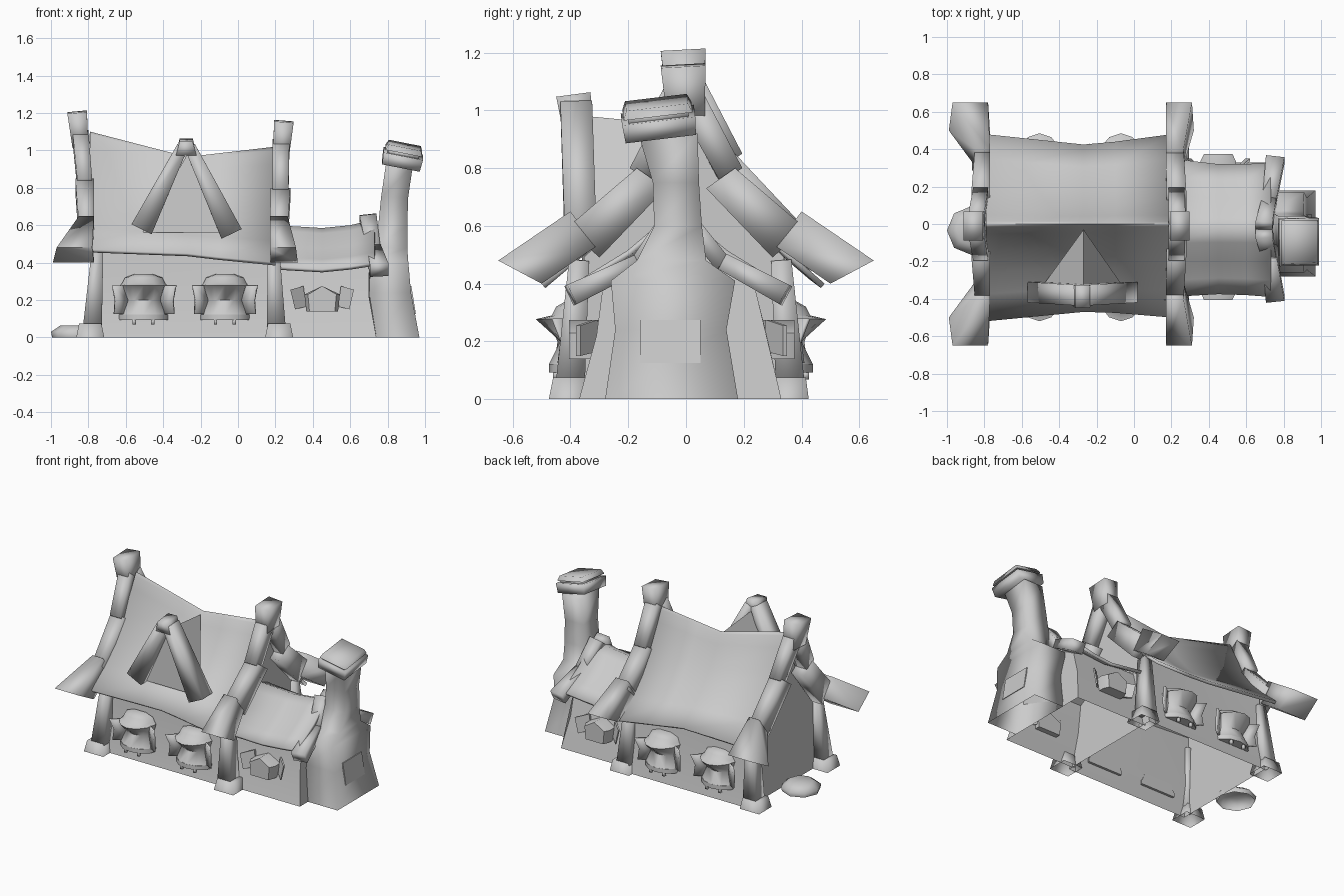
import bpy, bmesh, math
from mathutils import Vector

if "Cube" in bpy.data.objects:
    bpy.data.objects.remove(bpy.data.objects["Cube"])

grey = bpy.data.materials.new("plain_grey")
grey.diffuse_color = (0.6, 0.6, 0.6, 1)
grey.use_nodes = True
grey.node_tree.nodes["Principled BSDF"].inputs["Base Color"].default_value = grey.diffuse_color


def finish(name, bm, angle=50, thick=0):
    bmesh.ops.recalc_face_normals(bm, faces=bm.faces)
    me = bpy.data.meshes.new(name)
    bm.to_mesh(me)
    bm.free()
    ob = bpy.data.objects.new(name, me)
    bpy.context.collection.objects.link(ob)
    me.materials.append(grey)
    if thick:
        m = ob.modifiers.new("thickness", 'SOLIDIFY')
        m.thickness = thick
    bpy.ops.object.select_all(action='DESELECT')
    ob.select_set(True)
    bpy.context.view_layer.objects.active = ob
    bpy.ops.object.shade_smooth_by_angle(angle=math.radians(angle))
    return ob


def loft(name, rings, closed=True, caps=(True, True), angle=50, thick=0):
    """Skin a list of equal-length point rings."""
    bm = bmesh.new()
    vs = [[bm.verts.new(p) for p in r] for r in rings]
    n = len(vs[0])
    for a, b in zip(vs, vs[1:]):
        for i in range(n if closed else n - 1):
            j = (i + 1) % n
            bm.faces.new((a[i], a[j], b[j], b[i]))
    for use, ring in zip(caps, (vs[0], vs[-1])):
        if use:
            bm.faces.new(ring)
    return finish(name, bm, angle, thick)


def beam(name, p0, p1, s0, s1, side=(1, 0, 0), angle=95):
    """Tapered four-sided timber; sizes are (width along side, depth)."""
    p0, p1 = Vector(p0), Vector(p1)
    d = (p1 - p0).normalized()
    v = d.cross(Vector(side)).normalized()
    u = v.cross(d)
    rings = [[p + u * s[0] / 2 * a + v * s[1] / 2 * b
              for a, b in ((-1, -1), (1, -1), (1, 1), (-1, 1))]
             for p, s in ((p0, s0), (p1, s1))]
    return loft(name, rings, angle=angle)


def slab(name, ends, s):
    """Timber seen from the side: each end is ((y, z) upper, x range, (y, z) lower, x range)."""
    loft(name, [[(xa[0], s * a[0], a[1]), (xa[1], s * a[0], a[1]),
                 (xb[1], s * b[0], b[1]), (xb[0], s * b[0], b[1])] for a, xa, b, xb in ends], angle=95)


def rect(x0, x1, y0, y1, z):
    return [(x0, y0, z), (x1, y0, z), (x1, y1, z), (x0, y1, z)]


# --- roofs and walls: cross-sections placed along x ---
HALF = [(1, 0), (0.72, 0.19), (0.5, 0.36), (0.27, 0.6), (0.1, 0.85), (0.03, 0.97), (0, 1)]


def section(x, ridge, eave, yf, yb, half=HALF, cy=0):
    r = [(x, cy - (yf + cy) * t, eave + (ridge - eave) * h) for t, h in half]
    return r + [(x, cy + (yb - cy) * t, eave + (ridge - eave) * h) for t, h in half[-2::-1]]


main = [(-0.79, 1.10, 0.47, 0.52, 0.48), (-0.27, 0.965, 0.45, 0.47, 0.425),
        (-0.1, 0.985, 0.43, 0.475, 0.44), (0.2, 1.02, 0.40, 0.5, 0.48)]
loft("main_roof", [section(*s) for s in main], False, (False, False), 70, 0.02)

body = []
for x, ridge, eave, yf, yb in ((-0.75, 1.06, 0.47, 0.5, 0.47), (-0.27, 0.93, 0.44, 0.46, 0.42),
                               (0.2, 0.99, 0.40, 0.49, 0.47)):
    top = section(x, ridge - 0.02, eave - 0.02, yf, yb)[1:-1]
    body.append([(x, -0.4, 0), (x, -0.36, 0.2)] + top + [(x, 0.35, 0.2), (x, 0.39, 0)])
loft("main_walls", body, False, (True, True), 40)

HALF2 = [(1, 0), (0.75, 0.24), (0.48, 0.5), (0.2, 0.87), (0, 1)]
annex = [(0.2, 0.60, 0.38, 0.39, 0.35), (0.45, 0.585, 0.365, 0.375, 0.32),
         (0.6, 0.60, 0.38, 0.38, 0.32), (0.73, 0.63, 0.40, 0.39, 0.33)]
loft("annex_roof", [section(*s, HALF2, -0.03) for s in annex], False, (False, False), 70, 0.02)
body = []
for x, dx in ((0.18, 0), (0.45, 0), (0.70, 0.04)):
    top = section(x, 0.575, 0.36, 0.37, 0.32, HALF2, -0.03)[1:-1]
    body.append([(x + dx, -0.37, 0), (x, -0.31, 0.22)] + top + [(x, 0.28, 0.22), (x + dx, 0.33, 0)])
loft("annex_walls", body, False, (False, True), 40)

# --- gable timbers: three overlapping tapered pieces per side plus an apex post ---
for name, lift, foot_lo, foot_hi, low, mid, high, top in (
        ("left", 0.02, (-0.99, -0.77), (-0.97, -0.78), (-0.85, -0.77), (-0.87, -0.77), (-0.885, -0.80), -0.86),
        ("right", -0.03, (0.175, 0.32), (0.17, 0.31), (0.17, 0.265), (0.175, 0.28), (0.185, 0.275), 0.245)):
    for s in (-1, 1):
        slab(name + "_gable_lower", (((0.65, 0.48), foot_hi, (0.50, 0.40), foot_lo),
                                     ((0.40, 0.65), low, (0.31, 0.53), low)), s)
        slab(name + "_gable_middle", (((0.41, 0.595), low, (0.30, 0.49), low),
                                      ((0.17, 0.83 + lift), mid, (0.07, 0.76 + lift), mid)), s)
        slab(name + "_gable_upper", (((0.195, 0.83 + lift), (mid[0] + 0.01, mid[1] - 0.01),
                                      (0.12, 0.78 + lift), (mid[0] + 0.01, mid[1] - 0.01)),
                                     ((0.06, 1.09 + lift), high, (-0.02, 1.03 + lift), high)), s)
    beam(name + "_gable_apex", (sum(high) / 2, 0, 1.0 + lift), (top, -0.01, 1.185 + lift),
         (0.085, 0.13), (0.105, 0.155))

# --- corner posts with foot blocks ---
for x, out in ((-0.76, -0.03), (0.18, 0.04)):
    for s, y in ((-1, 0.4), (1, 0.36)):
        beam("corner_post", (x + out * 0.6, s * y, 0.06), (x + 0.01, s * (y - 0.03), 0.48),
             (0.10, 0.10), (0.06, 0.07))
        cx = x + out
        loft("post_foot", [rect(cx - 0.075, cx + 0.075, s * y - 0.075, s * y + 0.065, 0),
                           rect(cx - 0.06, cx + 0.06, s * y - 0.06, s * y + 0.055, 0.075)],
             caps=(False, True), angle=95)

# --- rock beside the left wall ---
rock = []
for z, k in ((0, 0.95), (0.03, 1), (0.065, 0.6)):
    rock.append([(-0.87 + 0.13 * k * math.cos(a * math.pi / 4),
                  -0.035 + 0.13 * k * math.sin(a * math.pi / 4), z) for a in range(8)])
loft("side_rock", rock, caps=(False, True), angle=80)

# --- dormer on the front slope ---
bm = bmesh.new()
apex, back = bm.verts.new((-0.27, -0.345, 0.98)), bm.verts.new((-0.27, -0.03, 0.95))
ends = [bm.verts.new((x, -0.36, 0.56)) for x in (-0.51, -0.04)]
for e in ends:
    bm.faces.new((apex, back, e))
bm.faces.new((apex, ends[0], ends[1]))
finish("dormer_roof", bm, 30)
for xe, ze in ((-0.515, 0.58), (-0.035, 0.555)):
    s = 1 if xe > -0.27 else -1
    beam("dormer_timber", (xe, -0.365, ze), (-0.277 + s * 0.02, -0.38, 1.02),
         (0.11, 0.12), (0.11, 0.06), (0, 1, 0))
beam("dormer_apex", (-0.277, -0.38, 0.98), (-0.277, -0.39, 1.055), (0.11, 0.11), (0.07, 0.12))

# --- annex gable timbers ---
for s, pts in ((-1, ((-0.40, 0.36), (-0.17, 0.47), (-0.05, 0.64))),
               (1, ((0.345, 0.36), (0.13, 0.475), (-0.01, 0.64)))):
    a, b, c = pts
    beam("annex_gable_lower", (0.755, *a), (0.725, *b), (0.10, 0.075), (0.075, 0.06))
    beam("annex_gable_upper", (0.725, b[0], b[1] - 0.01), (0.695, *c), (0.075, 0.06), (0.09, 0.06))

# --- chimney: flared base, shoulders, leaning stack ---
loft("chimney", [rect(0.74, 0.97, -0.28, 0.18, 0), rect(0.70, 0.925, -0.245, 0.14, 0.24),
                 rect(0.71, 0.91, -0.26, 0.17, 0.41), rect(0.73, 0.905, -0.17, 0.07, 0.48),
                 rect(0.75, 0.905, -0.11, 0.055, 0.60), rect(0.765, 0.91, -0.115, 0.045, 0.75),
                 rect(0.79, 0.935, -0.165, 0.04, 0.92)], caps=(False, True), angle=95)
lean = Vector((0.2, -0.12, 1)).normalized()
c = Vector((0.872, -0.09, 0.925))
for nm, h0, h1, w0, w1 in (("chimney_collar", -0.005, 0.06, 0.205, 0.215),
                           ("chimney_neck", 0.05, 0.085, 0.17, 0.17),
                           ("chimney_lid", 0.075, 0.105, 0.20, 0.175)):
    beam(nm, c + lean * h0, c + lean * h1, (w0, w0 + 0.04), (w1, w1 + 0.04))
# hearth plate on the outer face of the chimney
loft("hearth_plate", [[(x0 + d, y, z) for x0, y, z in
                       ((0.947, -0.16, 0.125), (0.947, 0.05, 0.125), (0.923, 0.05, 0.275), (0.923, -0.16, 0.275))]
                      for d in (-0.004, 0.004)], angle=30)


# --- windows ---
def half_ring(cx, y, s, rx, ry, z, n=7):
    return [(cx - rx * math.cos(math.pi * i / (n - 1)),
             y + s * ry * math.sin(math.pi * i / (n - 1)), z) for i in range(n)]


for s, wall in ((-1, 0.365), (1, 0.33)):
    y = s * wall
    for cx in (-0.505, -0.07):
        # bay, domed hood, sill
        loft("window_bay", [half_ring(cx, y, s, 0.13, 0.11, 0.12),
                            half_ring(cx, y, s, 0.10, 0.07, 0.2),
                            half_ring(cx, y, s, 0.125, 0.155, 0.277)], angle=60)
        loft("window_hood", [half_ring(cx, y, s, 0.125, 0.155, 0.277),
                             half_ring(cx, y, s, 0.115, 0.10, 0.29),
                             half_ring(cx, y, s, 0.10, 0.085, 0.32),
                             half_ring(cx, y, s, 0.045, 0.05, 0.34)], angle=60)
        loft("window_sill", [half_ring(cx, y, s, 0.135, 0.11, 0.092),
                             half_ring(cx, y, s, 0.135, 0.11, 0.122)], angle=60)
        for k in (-1, 1):
            beam("sill_peg", (cx + k * 0.05, y + s * 0.085, 0.068),
                 (cx + k * 0.05, y + s * 0.085, 0.10), (0.018, 0.02), (0.018, 0.02))
            # flared shutter
            loft("window_shutter", [[(cx + k * 0.09, y + s * 0.03, 0.125), (cx + k * 0.16, y + s * 0.08, 0.125)],
                                    [(cx + k * 0.09, y + s * 0.03, 0.20), (cx + k * 0.155, y + s * 0.07, 0.20)],
                                    [(cx + k * 0.09, y + s * 0.04, 0.278), (cx + k * 0.17, y + s * 0.10, 0.278)]],
                 False, (False, False), 60, 0.012)
    # small annex window with a peaked frame and two shutters
    y = s * (0.325 if s < 0 else 0.295)
    shape = [(-0.085, 0.14), (0.085, 0.14), (0.095, 0.23), (0, 0.275), (-0.095, 0.23)]
    loft("annex_window", [[(0.45 + px * k, y + s * d, pz) for px, pz in shape]
                          for d, k in ((-0.03, 1), (0.04, 1), (0.08, 0.8))], angle=60)
    for k in (-1, 1):
        loft("annex_shutter", [[(0.45 + k * px, y + s * (d + t), pz) for px, d, pz in
                                ((0.085, -0.02, 0.165), (0.145, 0.04, 0.15), (0.17, 0.04, 0.255), (0.10, -0.02, 0.275))]
                               for t in (0, 0.015)], angle=30)
